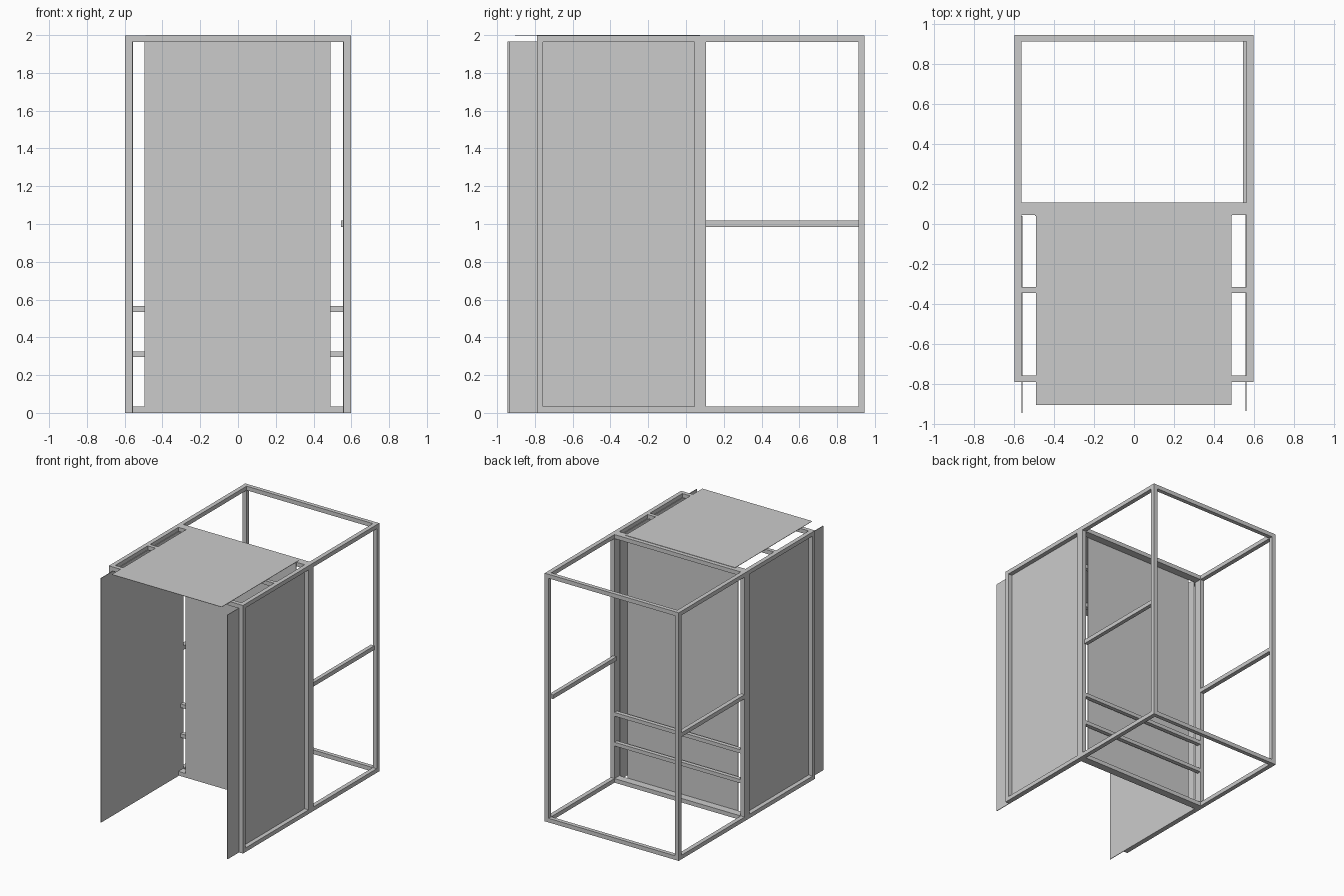
import bpy

if "Cube" in bpy.data.objects:
    bpy.data.objects.remove(bpy.data.objects["Cube"])


def box(name, x, y, z):
    """Box from (min, max) ranges on each axis."""
    bpy.ops.mesh.primitive_cube_add(
        size=1, location=[(a + b) / 2 for a, b in (x, y, z)])
    ob = bpy.context.object
    ob.name = name
    ob.scale = [b - a for a, b in (x, y, z)]
    bpy.ops.object.transform_apply(location=False, rotation=False, scale=True)
    return ob


T = 0.033                       # tube width
XO, XI = 0.597, 0.562           # outer and inner faces of the side frames
TOP = 1.997
FRONT = (-0.79, -0.79 + T)
MID = (0.045, 0.107)
REAR = (0.945 - T, 0.945)
LOW, HIGH = (0, T), (TOP - T, TOP)

# side frames: posts and long rails on both sides
for side, sx in (("left", -1), ("right", 1)):
    x = tuple(sorted((sx * XO, sx * XI)))
    for label, y in (("front", FRONT), ("middle", MID), ("rear", REAR)):
        box(f"{side}_{label}_post", x, y, (0, TOP))
    for bay, y in (("front", (FRONT[1], MID[0])), ("rear", (MID[1], REAR[0]))):
        box(f"{side}_{bay}_bottom_rail", x, y, LOW)
        box(f"{side}_{bay}_top_rail", x, y, HIGH)

# mid-height rails of the open rear bay
for side, x in (("left", (-XO, -XI)), ("right", (0.545, 0.577))):
    box(f"{side}_mid_rail", x, (MID[1], REAR[0]), (0.985, 1.018))

# crossbars joining the two sides
across = (-XI, XI)
for name, y, z in (
        ("front_top_crossbar", FRONT, HIGH),
        ("roof_crossbar", (-0.345, -0.315), HIGH),
        ("middle_top_crossbar", MID, HIGH),
        ("middle_bottom_crossbar", MID, LOW),
        ("lower_back_crossbar", (0.074, 0.107), (0.295, 0.325)),
        ("upper_back_crossbar", (0.074, 0.107), (0.535, 0.565)),
        ("rear_top_crossbar", REAR, HIGH),
        ("rear_bottom_crossbar", REAR, LOW)):
    box(name, across, y, z)

# thin sheet panels
box("left_panel", (-XI, -XI + 0.005), (-0.945, 0.04), (0, 1.966))
box("right_panel", (XI - 0.005, XI), (-0.935, 0.045), (0, 1.966))
box("back_panel", (-0.495, 0.49), (0.04, 0.045), (0.03, 1.996))
box("roof_panel", (-0.49, 0.488), (-0.905, 0.075), (TOP, 2.0))
